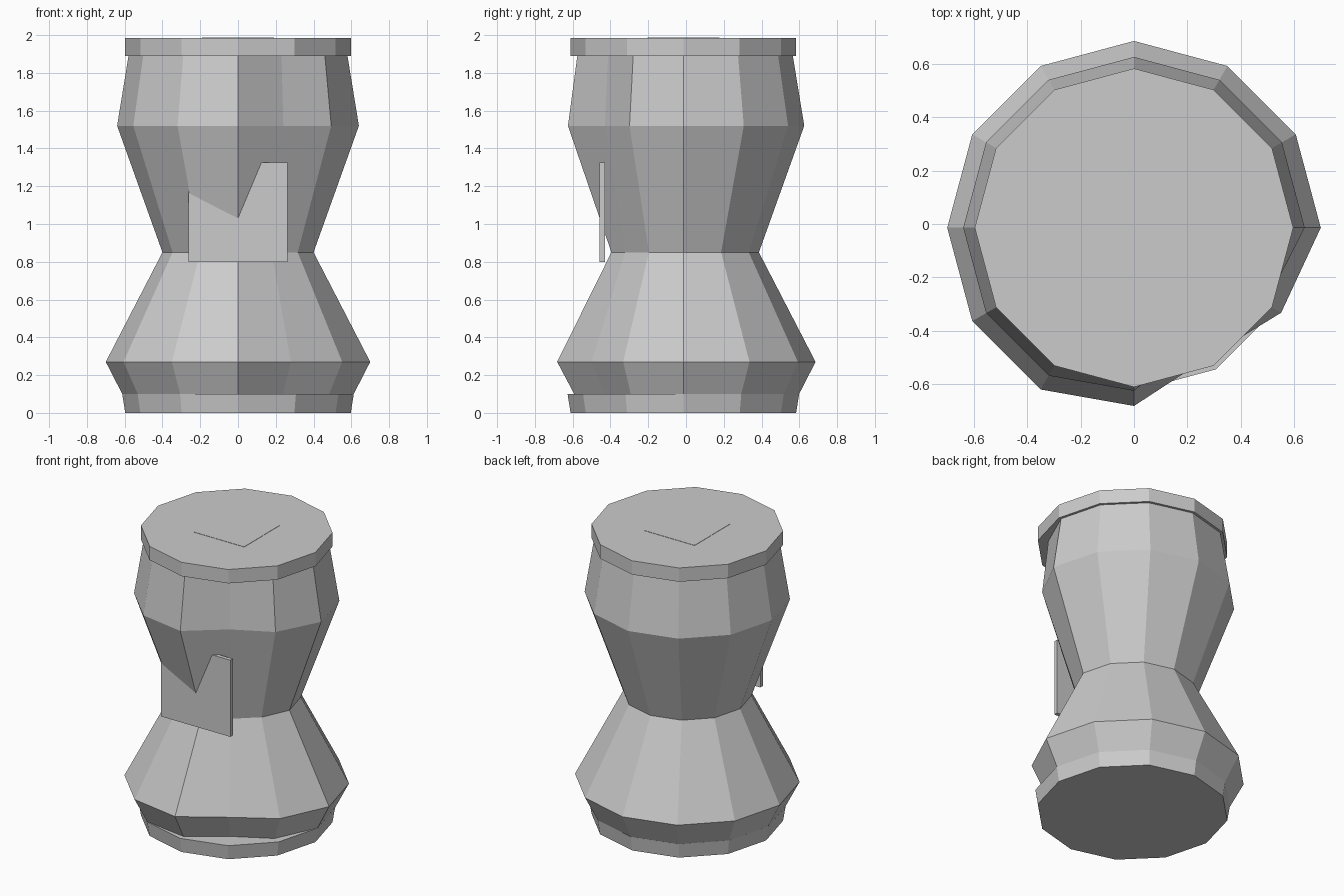
import bpy, bmesh
from math import cos, sin, tau

cube = bpy.data.objects.get("Cube")
if cube:
    bpy.data.objects.remove(cube)

SIDES = 12
AXIS_Y = -0.014

grey = bpy.data.materials.new("light_grey")
grey.use_nodes = True
colour = (0.6, 0.6, 0.6, 1)
grey.diffuse_color = colour
grey.node_tree.nodes["Principled BSDF"].inputs["Base Color"].default_value = colour


def finish(name, bm):
    bmesh.ops.recalc_face_normals(bm, faces=bm.faces)
    mesh = bpy.data.meshes.new(name)
    bm.to_mesh(mesh)
    bm.free()
    mesh.materials.append(grey)
    obj = bpy.data.objects.new(name, mesh)
    bpy.context.collection.objects.link(obj)
    return obj


def lathe(name, profile):
    """Twelve-sided solid; each row is z, radius, then optional radii of the last sides."""
    bm = bmesh.new()
    rings = []
    for z, radius, *dented in profile:
        radii = [radius] * (SIDES - len(dented)) + dented
        rings.append([bm.verts.new((r * cos(tau * i / SIDES),
                                    r * sin(tau * i / SIDES) + AXIS_Y, z))
                      for i, r in enumerate(radii)])
    for low, high in zip(rings, rings[1:]):
        for i in range(SIDES):
            j = (i + 1) % SIDES
            bm.faces.new((low[i], low[j], high[j], high[i]))
    bm.faces.new(rings[0][::-1])
    bm.faces.new(rings[-1])
    return finish(name, bm)


def box(name, low, high):
    bm = bmesh.new()
    bmesh.ops.create_cube(bm, size=1)
    for v in bm.verts:
        v.co = [a + (c + 0.5) * (b - a) for a, b, c in zip(low, high, v.co)]
    return finish(name, bm)


# Waisted body, pushed in along its front left side
lathe("body", [
    (0.085, 0.605, 0.57, 0.47, 0.55),
    (0.27, 0.70, 0.668, 0.56, 0.637),
    (0.85, 0.40, 0.381, 0.355, 0.365),
    (1.52, 0.64, 0.611, 0.48, 0.57),
    (1.90, 0.578, 0.56, 0.46, 0.53),
])

# Base disc and lid
lathe("base", [(0, 0.597), (0.10, 0.613)])
lathe("lid", [(1.89, 0.597), (1.985, 0.597)])

# Square inlay on the lid and square plate on the front
box("lid_inlay", (-0.19, -0.205, 1.975), (0.19, 0.178, 1.987))
box("front_plate", (-0.262, -0.457, 0.80), (0.262, -0.43, 1.325))
